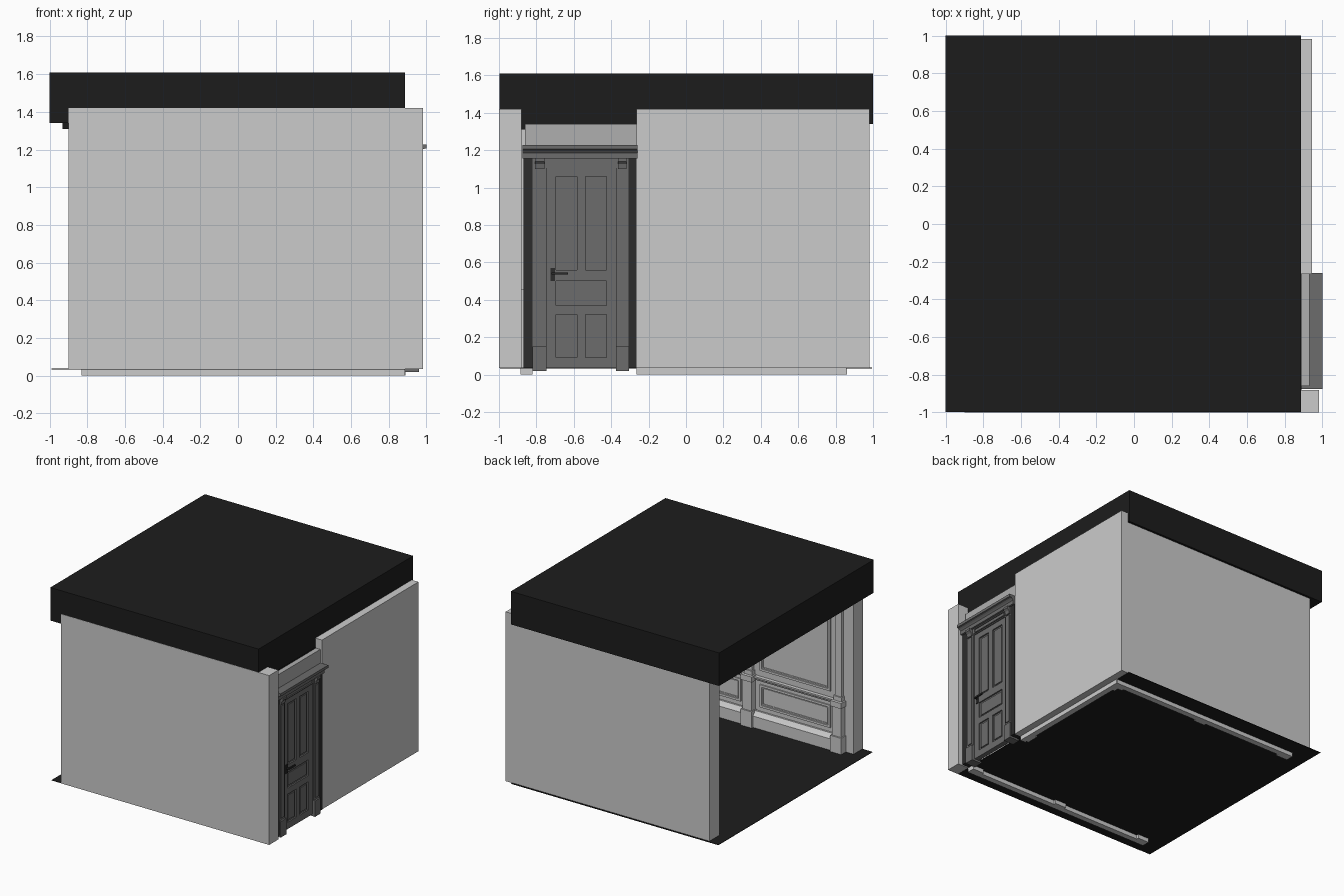
import bpy, bmesh
from mathutils import Vector

if "Cube" in bpy.data.objects:
    bpy.data.objects.remove(bpy.data.objects["Cube"])

FLOOR, CEIL = 0.035, 1.34


def material(name, v):
    m = bpy.data.materials.new(name)
    m.diffuse_color = (v, v, v, 1)
    m.use_nodes = True
    m.node_tree.nodes["Principled BSDF"].inputs["Base Color"].default_value = m.diffuse_color
    return m


BLACK = material("black_paint", 0.012)
DARK = material("dark_casing", 0.025)
DOOR = material("door_grey", 0.15)
MID = material("mid_grey", 0.43)


def finish(name, bm, mat=None):
    bmesh.ops.recalc_face_normals(bm, faces=bm.faces)
    me = bpy.data.meshes.new(name)
    bm.to_mesh(me)
    bm.free()
    ob = bpy.data.objects.new(name, me)
    bpy.context.collection.objects.link(ob)
    if mat:
        me.materials.append(mat)
    return ob


def prism(bm, ring0, ring1):
    a = [bm.verts.new(p) for p in ring0]
    b = [bm.verts.new(p) for p in ring1]
    n = len(a)
    bm.faces.new(a)
    bm.faces.new(b[::-1])
    for i in range(n):
        bm.faces.new((a[i], b[i], b[(i + 1) % n], a[(i + 1) % n]))


def sweep(bm, place, prof, u0, u1):
    """Extrude a (depth, z) profile along a wall from u0 to u1."""
    prism(bm, [place(u0, d, z) for d, z in prof], [place(u1, d, z) for d, z in prof])


def block(bm, place, u0, u1, d0, d1, z0, z1):
    sweep(bm, place, [(d0, z0), (d1, z0), (d1, z1), (d0, z1)], u0, u1)


def frame(bm, place, u0, u1, z0, z1, w, d):
    for a, b in ((u0, u0 + w), (u1 - w, u1)):
        block(bm, place, a, b, -0.005, d, z0, z1)
    for a, b in ((z0, z0 + w), (z1 - w, z1)):
        block(bm, place, u0 + w, u1 - w, -0.005, d, a, b)


def box(name, x0, x1, y0, y1, z0, z1, mat=None):
    bm = bmesh.new()
    block(bm, lambda u, d, z: Vector((u, d, z)), x0, x1, y0, y1, z0, z1)
    return finish(name, bm, mat)


# Shell: floor, roof and three walls, open on the left
box("floor", -0.99, 0.885, -0.995, 0.995, FLOOR - 0.002, FLOOR + 0.002, BLACK)
box("roof", -1, 0.885, -0.998, 1, CEIL, 1.61, BLACK)
box("front_wall", -0.9, 0.982, -1, -0.88, FLOOR, 1.42)
box("back_wall", -0.9, 0.945, 0.855, 0.982, FLOOR, 1.42)
box("right_wall", 0.885, 0.945, -0.265, 0.86, FLOOR, 1.42)
box("wall_above_door", 0.887, 0.93, -0.86, -0.265, 1.15, CEIL, MID)

# Trim profiles as (depth, height)
BASE = [(-0.005, 0), (0.042, 0), (0.042, 0.13), (0.03, 0.145), (0.015, 0.165), (-0.005, 0.165)]
RAIL = [(-0.005, 0.415), (0.012, 0.415), (0.018, 0.43), (0.03, 0.437), (0.03, 0.45), (-0.005, 0.45)]
CROWN = [(-0.005, 1.31), (0.02, 1.31), (0.03, 1.322), (0.055, 1.33), (0.06, 1.345), (-0.005, 1.345)]

WALLS = {
    "front": (lambda u, d, z: Vector((u, -0.88 + d, z)), -0.83, 0.885, (-0.78, 0.03, 0.835)),
    "back": (lambda u, d, z: Vector((u, 0.855 - d, z)), -0.83, 0.885, (-0.78, 0.03, 0.835)),
    "right": (lambda u, d, z: Vector((0.885 - d, u, z)), -0.265, 0.855, (-0.2, 0.805)),
}


def pilaster(bm, place, c):
    for hw, d, z0, z1 in ((0.05, 0.06, 0, 0.17), (0.042, 0.048, 0.17, 0.41),
                          (0.05, 0.06, 0.41, 0.455), (0.038, 0.036, 0.455, 0.49),
                          (0.03, 0.026, 0.49, 1.2), (0.036, 0.034, 1.2, 1.215)):
        block(bm, place, c - hw, c + hw, -0.005, d, z0, z1)
    # scrolled bracket under the ceiling
    sweep(bm, place, [(-0.005, 1.215), (0.025, 1.215), (0.035, 1.24), (0.04, 1.265),
                      (0.06, 1.285), (0.065, 1.31), (-0.005, 1.31)], c - 0.03, c + 0.03)


for side, (place, u0, u1, cols) in WALLS.items():
    for part, prof, mat in (("baseboard", BASE, None), ("chair_rail", RAIL, None), ("crown", CROWN, BLACK)):
        bm = bmesh.new()
        start = u0 - 0.1 if part == "crown" and side != "right" else u0
        if part == "crown" and side == "right":
            start = -0.88
        sweep(bm, place, prof, start, u1)
        finish(f"{side}_{part}", bm, mat)
    bm = bmesh.new()
    for c in cols:
        pilaster(bm, place, c)
    finish(f"{side}_pilasters", bm)
    bm = bmesh.new()
    for a, b in zip(cols, cols[1:]):
        for z0, z1 in ((0.2, 0.385), (0.5, 1.26)):
            frame(bm, place, a + 0.085, b - 0.085, z0, z1, 0.018, 0.01)
            frame(bm, place, a + 0.11, b - 0.11, z0 + 0.025, z1 - 0.025, 0.006, 0.005)
    finish(f"{side}_wall_panels", bm)
box("left_crown", -0.93, -0.88, -0.88, 0.855, 1.31, CEIL + 0.005, BLACK)

# Door leaf, casing and cornice, mirrored to both faces of the wall
MX = 0.915
Y0, Y1 = -0.745, -0.375
YC = (Y0 + Y1) / 2
for tag, s in (("outer", 1), ("inner", -1)):
    def P(u, d, z, s=s):
        return Vector((MX + s * d, u, z))

    bm = bmesh.new()
    block(bm, P, Y0, Y1, 0, 0.008, FLOOR, 1.11)
    for a, b in ((Y0, Y0 + 0.05), (Y1 - 0.05, Y1)):
        block(bm, P, a, b, 0, 0.02, FLOOR, 1.11)
    for a, b in ((FLOOR, 0.09), (0.32, 0.37), (0.5, 0.56), (1.06, 1.11)):
        block(bm, P, Y0 + 0.05, Y1 - 0.05, 0, 0.02, a, b)
    for a, b in ((0.09, 0.32), (0.56, 1.06)):
        block(bm, P, YC - 0.022, YC + 0.022, 0, 0.02, a, b)
    # raised panel fields
    left, right = (Y0 + 0.065, YC - 0.037), (YC + 0.037, Y1 - 0.065)
    for (a, b), z0, z1 in ((left, 0.105, 0.305), (right, 0.105, 0.305), (left, 0.575, 1.045),
                           (right, 0.575, 1.045), ((left[0], right[1]), 0.385, 0.485)):
        block(bm, P, a, b, 0, 0.015, z0, z1)
    finish(f"door_leaf_{tag}", bm, DOOR)

    bm = bmesh.new()
    for a, b in ((-0.87, -0.82), (-0.308, -0.265)):
        block(bm, P, a, b, 0, 0.034, FLOOR, 1.16)
    finish(f"door_jambs_{tag}", bm, DARK)

    bm = bmesh.new()
    for a, b in ((-0.82, -0.745), (-0.375, -0.305)):
        block(bm, P, a, b, 0, 0.032, FLOOR, 1.16)
        block(bm, P, a + 0.015, b - 0.015, 0, 0.04, 0.17, 1.09)
        block(bm, P, a, b, 0, 0.045, 0.02, 0.15)
        sweep(bm, P, [(0, 1.1), (0.042, 1.1), (0.046, 1.125), (0.06, 1.14), (0.06, 1.158), (0, 1.158)],
              a + 0.012, b - 0.012)
    block(bm, P, Y0, Y1, 0, 0.028, 1.105, 1.16)
    frame(bm, P, Y0 + 0.008, Y1 - 0.008, 1.112, 1.152, 0.007, 0.036)
    finish(f"door_trim_{tag}", bm, DOOR)

    bm = bmesh.new()
    sweep(bm, P, [(0, 1.155), (0.05, 1.155), (0.05, 1.185), (0.058, 1.195), (0.068, 1.203),
                  (0.084, 1.206), (0.084, 1.228), (0, 1.228)], -0.875, -0.26)
    finish(f"door_cornice_{tag}", bm, DOOR)

    bm = bmesh.new()
    block(bm, P, -0.725, -0.7, 0, 0.026, 0.5, 0.57)
    block(bm, P, -0.718, -0.706, 0.02, 0.045, 0.535, 0.547)
    block(bm, P, -0.718, -0.63, 0.04, 0.05, 0.535, 0.547)
    finish(f"door_handle_{tag}", bm, DARK)
